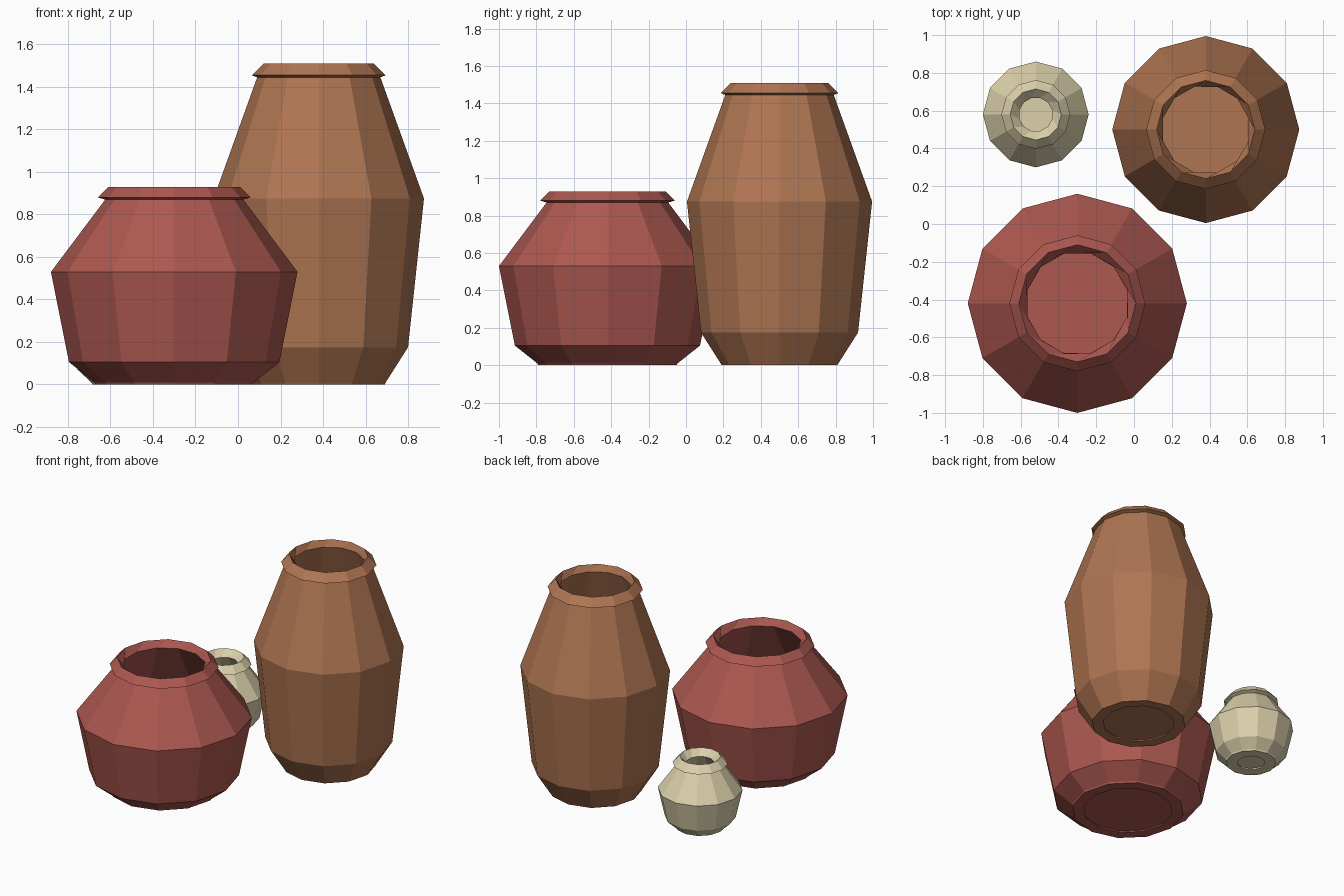
import bpy, bmesh, math

if "Cube" in bpy.data.objects:
    bpy.data.objects.remove(bpy.data.objects["Cube"])

SIDES = 12
STEP = 2 * math.pi / SIDES


def material(name, rgb):
    m = bpy.data.materials.new(name)
    m.diffuse_color = (*rgb, 1)
    m.use_nodes = True
    m.node_tree.nodes["Principled BSDF"].inputs["Base Color"].default_value = m.diffuse_color
    return m


def pot(name, mat, centre, base, hip, belly, neck, rim, top, mouth):
    """Each of base..mouth is (radius, height); lathe them into a hollow pot."""
    (rb, _), (rh, zh), (rl, zl) = base, hip, belly
    t = 0.05
    # (radius, height, twist): outside going up, then the lip and the inside
    rings = [
        (rb - 0.07, 0.012, 0), (rb - 0.075, 0.0, 0),      # shallow foot recess
        (rb, 0.0, 0), (rb + 0.005, 0.01, 0),              # foot
        (rh, zh, 0), (rl, zl, 0), (*neck, 0),             # body
        (*rim, 0), (*top, 0), (*mouth, 0.5),              # rolled rim
        (rl - t, zl, 0.5), (rh - t, zh, 0.5), (rb - 0.04, 0.04, 0.5),  # inside
    ]
    bm = bmesh.new()
    loops = []
    for r, z, twist in rings:
        loops.append([bm.verts.new((r * math.cos((i + twist) * STEP),
                                    r * math.sin((i + twist) * STEP), z))
                      for i in range(SIDES)])
    for a, b in zip(loops, loops[1:]):
        for i in range(SIDES):
            j = (i + 1) % SIDES
            bm.faces.new((a[i], a[j], b[j], b[i]))
    bm.faces.new(loops[0][::-1])     # underside
    bm.faces.new(loops[-1])          # inside floor
    bmesh.ops.recalc_face_normals(bm, faces=bm.faces)
    me = bpy.data.meshes.new(name)
    bm.to_mesh(me)
    bm.free()
    me.materials.append(mat)
    ob = bpy.data.objects.new(name, me)
    ob.location = (*centre, 0)
    bpy.context.collection.objects.link(ob)


red = material("red clay", (0.413, 0.098, 0.080))
brown = material("brown clay", (0.429, 0.178, 0.084))
cream = material("cream clay", (0.716, 0.638, 0.413))

# wide red pot at the front
pot("wide_red_pot", red, (-0.30, -0.42), (0.37, 0), (0.495, 0.105), (0.58, 0.53),
    (0.325, 0.87), (0.36, 0.88), (0.31, 0.93), (0.273, 0.885))
# tall brown jar at the back right
pot("tall_brown_jar", brown, (0.38, 0.50), (0.31, 0), (0.42, 0.175), (0.495, 0.875),
    (0.29, 1.445), (0.315, 1.455), (0.26, 1.51), (0.235, 1.465))
# small cream pot at the back left
pot("small_cream_pot", cream, (-0.52, 0.58), (0.165, 0), (0.235, 0.07), (0.28, 0.27),
    (0.155, 0.445), (0.182, 0.455), (0.135, 0.505), (0.09, 0.46))
